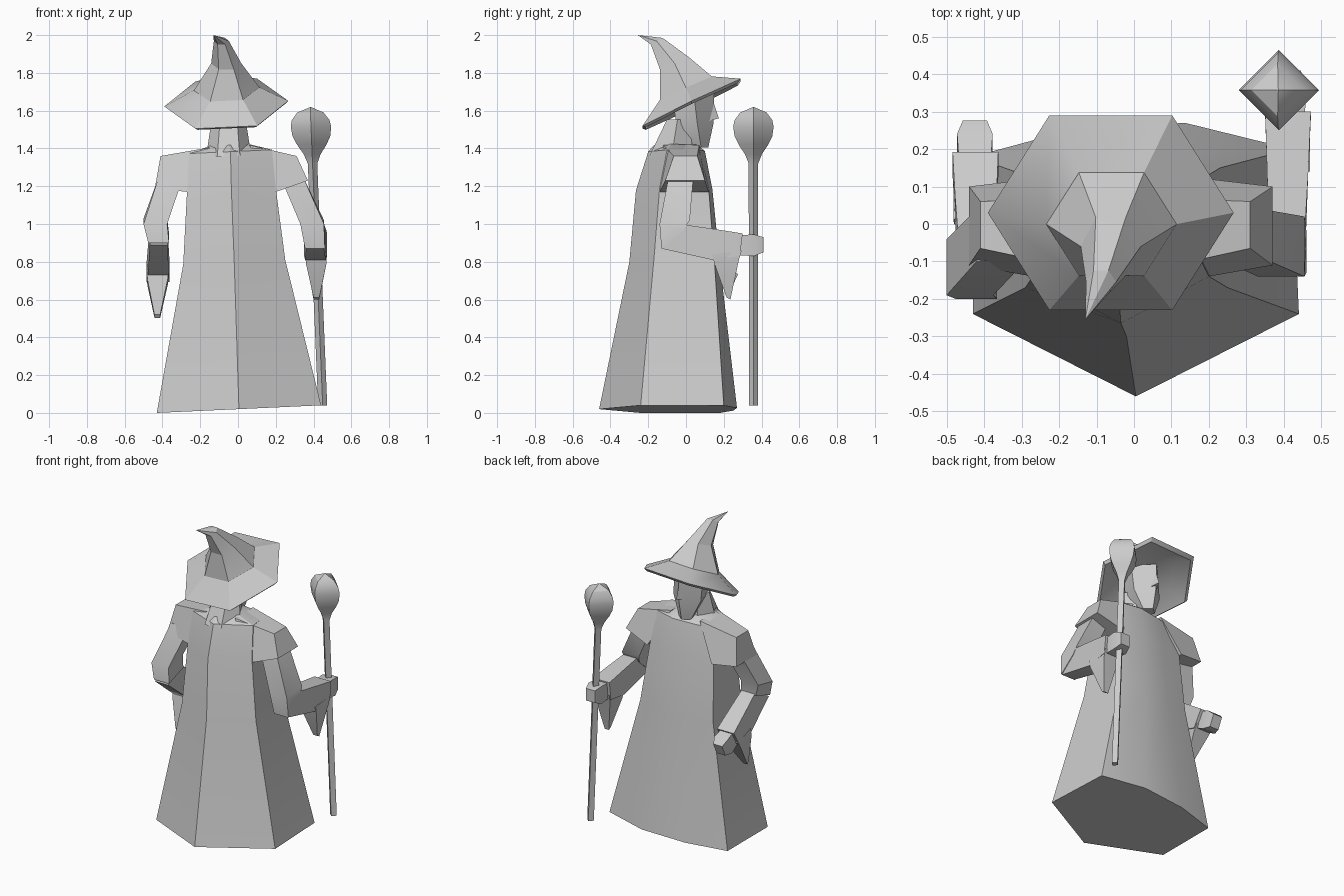
import bpy, bmesh
from math import sin, cos, pi, radians

old = bpy.data.objects.get("Cube")
if old:
    bpy.data.objects.remove(old)

grey = bpy.data.materials.new("plain grey")
grey.use_nodes = True
tone = (0.6, 0.6, 0.6, 1)
grey.diffuse_color = tone
grey.node_tree.nodes["Principled BSDF"].inputs["Base Color"].default_value = tone


def loft(name, rings, crease=30):
    """Skin a list of point rings; a ring of one point becomes a tip."""
    bm = bmesh.new()
    loops = [[bm.verts.new(p) for p in ring] for ring in rings]
    for a, b in zip(loops, loops[1:]):
        n = max(len(a), len(b))
        for i in range(n):
            j = (i + 1) % n
            face = [a[i % len(a)], a[j % len(a)], b[j % len(b)], b[i % len(b)]]
            bm.faces.new(list(dict.fromkeys(face)))
    for end in (loops[0], loops[-1]):
        if len(end) > 2:
            bm.faces.new(end)
    bmesh.ops.recalc_face_normals(bm, faces=bm.faces)
    mesh = bpy.data.meshes.new(name)
    bm.to_mesh(mesh)
    bm.free()
    mesh.materials.append(grey)
    ob = bpy.data.objects.new(name, mesh)
    bpy.context.collection.objects.link(ob)
    bpy.ops.object.select_all(action='DESELECT')
    ob.select_set(True)
    bpy.context.view_layer.objects.active = ob
    bpy.ops.object.shade_smooth_by_angle(angle=radians(crease))


def lean(x):
    """The whole figure leans a little sideways."""
    return 0.046 * (x + 0.43)


def polygon(n, cx, cy, rx, ry, z, slope=0, roll=0):
    pts = []
    for i in range(n):
        x, y = rx * cos(2 * pi * i / n), ry * sin(2 * pi * i / n)
        pts.append((cx + x, cy + y, z + slope * y + roll * x))
    return pts


def robe_ring(z, left, right, back, side_back, side_front, front):
    mid = (left + right) / 2
    pts = [(mid, back), (right, side_back), (right - 0.02, side_front),
           (mid + 0.3 * (right - mid), front),
           (mid + 0.4 * (left - mid), front - 0.02),
           (left, side_front - 0.02), (left, side_back)]
    return [(x, y, z + lean(x)) for x, y in pts]


# Robe, flaring to the floor with a ridge down the back
loft("robe", [
    robe_ring(0, -.43, .44, -.46, -.24, .2, .27),
    robe_ring(.78, -.29, .25, -.3, -.17, .15, .178),
    robe_ring(1.16, -.27, .2, -.265, -.14, .12, .14),
    robe_ring(1.365, -.26, .18, -.2, -.1, .07, .1),
    robe_ring(1.4, -.15, .06, -.17, -.08, .03, .06)])

# Hood behind the neck
loft("hood", [
    polygon(6, -.05, -.075, .12, .135, 1.36, 0, .05),
    polygon(6, -.05, -.045, .09, .065, 1.55, 0, .05)])


# Head with a ridged face and pointed nose
def head_ring(z, w, back, cheek, front):
    pts = [(0, front), (-w, cheek), (-.7 * w, back), (.7 * w, back), (w, cheek)]
    return [(-.05 + x, y, z) for x, y in pts]


loft("head", [head_ring(1.405, .045, .03, .08, .118),
              head_ring(1.53, .1, -.05, .06, .145),
              head_ring(1.7, .105, -.08, .04, .15)])
loft("nose", [[(-.05, .14, 1.66), (-.075, .125, 1.545), (-.025, .125, 1.545)],
              [(-.05, .174, 1.56)]])

# Hat: dished brim, faceted crown and a tip bent backwards
loft("hat_brim", [
    polygon(6, -.06, .03, .2, .18, 1.67, .48, .045),
    polygon(6, -.06, .03, .31, .28, 1.622, .48, .045),
    polygon(6, -.062, .03, .328, .3, 1.637, .48, .045),
    polygon(6, -.06, 0, .175, .16, 1.715, .45, .045)])
loft("hat_crown", [
    polygon(6, -.06, 0, .175, .16, 1.713, .45, .045),
    polygon(6, -.062, -.06, .08, .09, 1.85, .4),
    polygon(6, -.088, -.155, .04, .036, 1.968, .55),
    [(-.13, -.255, 2)]], 12)


# Arms: shoulder cape, upper sleeve, forearm, hanging cuff and hand
def flat_ring(x0, x1, y0, y1, z0, z1):
    """Ring of four around a limb hanging down; z0 at the back, z1 in front."""
    return [(x0, y0, z0), (x1, y0, z0), (x1, y1, z1), (x0, y1, z1)]


def cape_ring(top, low, top_y, low_y):
    """Upright ring across the shoulder; top and low are (x, z)."""
    return [(top[0], top_y[0], top[1]), (top[0], top_y[1], top[1]),
            (low[0], low_y[1], low[1]), (low[0], low_y[0], low[1])]


def build_arm(side, s, shift, pivot, pitch, reach, cape, upper):
    loft(side + "_shoulder_cape", [
        cape_ring(*cape[0], (-.12, .07), (-.14, .12)),
        cape_ring(*cape[1], (-.065, .06), (-.11, .1))], 15)
    loft(side + "_upper_sleeve", upper)

    def place(x, y, z):
        y, z = (y + .13) * reach, z - .87
        c, d = cos(pitch), sin(pitch)
        return (s * (x + shift), pivot[0] + y * c - z * d, pivot[1] + y * d + z * c)

    def bar(x0, x1, top, low):
        return [place(x0, *top), place(x1, *top), place(x1, *low), place(x0, *low)]

    loft(side + "_forearm_sleeve", [
        bar(.36, .455, (-.03, 1.0), (-.13, .87)),
        bar(.355, .465, (.14, .975), (.14, .81)),
        bar(.35, .472, (.3, .95), (.285, .83))])
    loft(side + "_hanging_cuff", [
        bar(.355, .47, (.14, .84), (.295, .86)),
        bar(.36, .468, (.15, .79), (.28, .81)),
        bar(.4, .43, (.215, .61), (.235, .6))])
    loft(side + "_hand", [
        bar(.37, .455, (.28, .94), (.28, .835)),
        bar(.365, .46, (.36, .945), (.36, .83)),
        bar(.38, .445, (.41, .93), (.41, .85))])


build_arm("left", 1, 0, (-.13, .87), 0, 1,
          [((.06, 1.418), (.2, 1.17)), ((.31, 1.36), (.37, 1.23))],
          [flat_ring(.22, .34, -.09, .04, 1.26, 1.26),
           flat_ring(.33, .455, -.14, .02, 1.0, 1.02),
           flat_ring(.355, .46, -.13, -.02, .87, .96)])
build_arm("right", -1, .012, (-.2, .89), radians(-25), .92,
          [((-.15, 1.405), (-.27, 1.17)), ((-.41, 1.36), (-.44, 1.19))],
          [flat_ring(-.42, -.29, -.1, .04, 1.25, 1.25),
           flat_ring(-.5, -.375, -.19, -.04, 1.0, 1.03),
           flat_ring(-.475, -.365, -.2, -.05, .9, .95)])

# Staff: square shaft that swells into a faceted head
profile = [(.024, .04), (.025, 1.32), (.045, 1.37), (.078, 1.42), (.1, 1.465),
           (.107, 1.515), (.1, 1.55), (.07, 1.59)]
rings = [polygon(4, .45 - .042 * z, .357, r, r, z) for r, z in profile]
loft("staff", rings + [[(.385, .357, 1.62)]])
